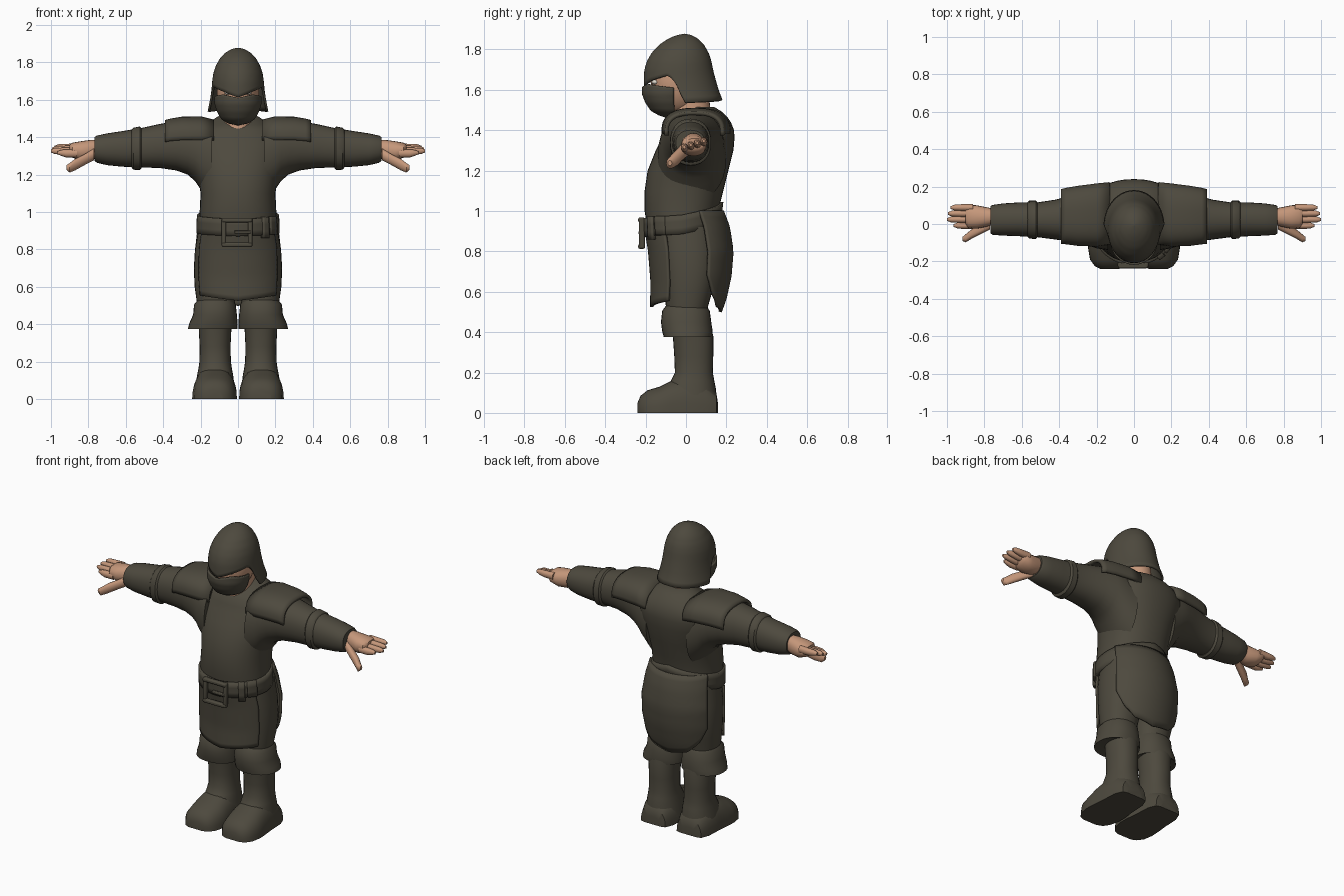
import bpy, bmesh, math

def material(name, col):
    m = bpy.data.materials.new(name)
    m.diffuse_color = (*col, 1)
    return m

CLOTH = material("dark olive cloth", (0.075, 0.067, 0.048))
SKIN = material("skin", (0.56, 0.31, 0.195))
WHITE = material("eye white", (0.7, 0.66, 0.58))

def finish(name, bm, mat, mirror=False, thick=0, bevel=0):
    bmesh.ops.remove_doubles(bm, verts=bm.verts, dist=1e-5)
    bmesh.ops.recalc_face_normals(bm, faces=bm.faces)
    me = bpy.data.meshes.new(name)
    bm.to_mesh(me)
    bm.free()
    ob = bpy.data.objects.new(name, me)
    bpy.context.collection.objects.link(ob)
    me.materials.append(mat)
    bpy.ops.object.select_all(action='DESELECT')
    ob.select_set(True)
    bpy.context.view_layer.objects.active = ob
    bpy.ops.object.shade_smooth_by_angle(angle=math.radians(42))
    if thick:
        s = ob.modifiers.new("thickness", 'SOLIDIFY')
        s.thickness, s.offset = thick, 0
    if bevel:
        b = ob.modifiers.new("bevel", 'BEVEL')
        b.width, b.segments = bevel, 2
    if mirror:
        m = ob.modifiers.new("mirror", 'MIRROR')
        m.use_clip = False
        m.merge_threshold = 1e-5
    return ob

def lerp(table, t):
    """Interpolate rows (t, a, b, ...) of a table sorted by t."""
    if t <= table[0][0]:
        return table[0][1:]
    for p, q in zip(table, table[1:]):
        if t <= q[0]:
            k = (t - p[0]) / (q[0] - p[0])
            return [u + (v - u) * k for u, v in zip(p[1:], q[1:])]
    return table[-1][1:]

def loft(name, secs, axis, mat, mirror=False, n=28, e=2.2, arc=None, thick=0, floor=False):
    """Rings given as (position, a_min, a_max, b_min, b_max) along an axis; arc makes an open shell."""
    bm = bmesh.new()
    rings = []
    for t, a0, a1, b0, b1 in secs:
        ring = []
        for i in range(n if not arc else n + 1):
            ang = math.tau * i / n if not arc else math.radians(arc[0] + (arc[1] - arc[0]) * i / n)
            c, s = math.cos(ang), math.sin(ang)
            a = (a0 + a1) / 2 + (a1 - a0) / 2 * math.copysign(abs(c) ** (2 / e), c)
            b = (b0 + b1) / 2 + (b1 - b0) / 2 * math.copysign(abs(s) ** (2 / e), s)
            p = {'x': (t, a, b), 'y': (a, t, b), 'z': (a, b, t)}[axis]
            if floor:
                p = (p[0], p[1], max(0, p[2]))
            ring.append(bm.verts.new(p))
        rings.append(ring)
    for r, q in zip(rings, rings[1:]):
        m = len(r)
        for i in range(m if not arc else m - 1):
            bm.faces.new((r[i], r[(i + 1) % m], q[(i + 1) % m], q[i]))
    if not arc:
        bm.faces.new(rings[0])
        bm.faces.new(rings[-1])
    return finish(name, bm, mat, mirror, thick)

def wrap(name, prof, a0, a1, top, bot, thick, rows=14, cols=36, power=1.0, mirror=False, mat=CLOTH):
    """Sheet around the body: prof rows (z, half width, y front, y back), edges set by angle from front."""
    bm = bmesh.new()
    grid = []
    for j in range(cols + 1):
        ang = a0 + (a1 - a0) * j / cols
        side = abs((ang + 180) % 360 - 180)
        zt, zb = lerp(top, side)[0], lerp(bot, side)[0]
        col = []
        for i in range(rows + 1):
            z = zt + (zb - zt) * (i / rows) ** power
            rx, y0, y1 = lerp(prof, z)
            r = math.radians(ang)
            col.append(bm.verts.new((rx * math.sin(r), (y0 + y1) / 2 - (y1 - y0) / 2 * math.cos(r), z)))
        grid.append(col)
    for p, q in zip(grid, grid[1:]):
        for i in range(rows):
            bm.faces.new((p[i], p[i + 1], q[i + 1], q[i]))
    return finish(name, bm, mat, mirror, thick)

def box(name, c, s, bevel=0.008):
    bm = bmesh.new()
    bmesh.ops.create_cube(bm, size=1)
    for v in bm.verts:
        v.co = [c[k] + v.co[k] * s[k] for k in range(3)]
    return finish(name, bm, CLOTH, bevel=bevel)

def ball(name, c, s, mat, mirror=False):
    bm = bmesh.new()
    bmesh.ops.create_uvsphere(bm, u_segments=24, v_segments=16, radius=1)
    for v in bm.verts:
        v.co = [c[k] + v.co[k] * s[k] for k in range(3)]
    return finish(name, bm, mat, mirror)

# torso
loft("torso", [(0.88, -.205, .205, -.185, .15), (1.0, -.205, .205, -.205, .16),
               (1.1, -.2, .2, -.205, .185), (1.2, -.215, .215, -.19, .21),
               (1.3, -.24, .24, -.15, .235), (1.36, -.25, .25, -.118, .24), (1.4, -.24, .24, -.1, .238),
               (1.44, -.21, .21, -.085, .222), (1.465, -.17, .17, -.06, .205),
               (1.49, -.14, .14, -.01, .18), (1.515, -.1, .1, .04, .14)], 'z', CLOTH, n=36)
# sleeves, elbow bands, shoulder plates
loft("sleeve", [(.14, -.14, .2, 1.05, 1.49), (.2, -.13, .19, 1.12, 1.495), (.23, -.12, .185, 1.165, 1.495),
                (.27, -.11, .175, 1.2, 1.49), (.33, -.095, .155, 1.222, 1.485), (.42, -.083, .13, 1.235, 1.47),
                (.52, -.07, .115, 1.238, 1.448), (.62, -.065, .115, 1.242, 1.432),
                (.7, -.062, .11, 1.25, 1.42), (.755, -.058, .102, 1.263, 1.408), (.768, -.05, .095, 1.275, 1.4)],
     'x', CLOTH, True)
loft("elbow_band", [(.515, -.07, .115, 1.235, 1.448), (.525, -.08, .125, 1.224, 1.457),
                    (.56, -.078, .125, 1.226, 1.45), (.57, -.068, .115, 1.24, 1.438)], 'x', CLOTH, True)
loft("shoulder_plate", [(.13, -.1, .215, 1.30, 1.485), (.2, -.112, .208, 1.29, 1.502), (.3, -.108, .195, 1.29, 1.5),
                        (.36, -.1, .185, 1.29, 1.49), (.388, -.097, .178, 1.285, 1.483)],
     'x', CLOTH, True, e=2.6, arc=(-3, 183), thick=.018)
# hands
loft("palm", [(.74, .0, .08, 1.295, 1.385), (.79, -.015, .09, 1.275, 1.385), (.84, -.025, .1, 1.272, 1.378),
              (.885, -.022, .102, 1.29, 1.37), (.9, .0, .09, 1.31, 1.36)], 'x', SKIN, True, n=20)
for i in range(4):
    y, z = -.008 + .032 * i, 1.312 + .01 * i
    end = (.965, 1.0, .995, .98)[i]
    loft("finger", [(.86, y - .018, y + .018, z - .02, z + .024), (.92, y - .018, y + .018, z - .02, z + .022),
                    (end - .02, y - .015, y + .015, z - .012, z + .02), (end, y - .007, y + .007, z - .004, z + .012)],
         'x', SKIN, True, n=12)
loft("thumb", [(.77, -.03, .03, 1.275, 1.34), (.82, -.055, -.005, 1.25, 1.31), (.87, -.08, -.03, 1.222, 1.285),
               (.9, -.098, -.055, 1.21, 1.262), (.918, -.09, -.07, 1.225, 1.25)], 'x', SKIN, True, n=14)

# head and helmet
loft("neck", [(1.4, -.085, .085, -.085, .11), (1.47, -.075, .075, -.075, .125), (1.6, -.075, .075, -.07, .11)], 'z', SKIN)
ball("head", (0, -.04, 1.64), (.112, .135, .16), SKIN)
ball("eye", (.05, -.152, 1.638), (.022, .018, .012), WHITE, True)
wrap("helmet", [(1.53, .158, -.2, .182), (1.6, .143, -.203, .155), (1.66, .135, -.203, .138), (1.7, .132, -.2, .128),
                (1.74, .126, -.188, .12), (1.78, .113, -.165, .107), (1.82, .09, -.127, .084), (1.845, .066, -.09, .06),
                (1.86, .042, -.058, .037), (1.868, .022, -.03, .015), (1.872, 0, -.006, -.006)],
     -180, 180, [(0, 1.872)], [(0, 1.612), (35, 1.645), (70, 1.67), (78, 1.655), (86, 1.61), (90, 1.535), (180, 1.548)],
     .012, rows=22, cols=90, power=1.8)
wrap("face_mask", [(1.468, .0, -.1, -.1), (1.475, .045, -.125, -.01), (1.5, .085, -.17, .01), (1.54, .108, -.197, .02),
                   (1.58, .12, -.212, .03), (1.63, .12, -.212, .03)],
     -105, 105, [(0, 1.61), (40, 1.628), (105, 1.61)], [(0, 1.468)], .012)

# belt with buckle and loops
belt = [(.86, .212, -.205, .165), (.98, .208, -.21, .165), (1.06, .205, -.205, .175)]
bt, bb = [(0, .96), (90, .98), (180, 1.045)], [(0, .87), (90, .885), (180, .95)]
wrap("belt", belt, -180, 180, bt, bb, .024, rows=3, cols=60)
wrap("belt_loop", belt, 36, 46, [(0, .972)], [(0, .86)], .05, rows=3, cols=4)
wrap("belt_tip", belt, 50, 66, [(0, .975)], [(0, .88)], .042, rows=3, cols=6)
for s in (-1, 1):
    box("buckle_side", (-.005 + s * .07, -.218, .89), (.024, .03, .155))
    box("buckle_bar", (-.005, -.222, .89 + s * .066), (.16, .03, .024))
box("buckle_prong", (.025, -.226, .893), (.09, .018, .018), .005)

# trousers and tunic panels
loft("trouser_leg", [(.45, .02, .215, -.09, .1), (.53, .015, .222, -.1, .11), (.6, .008, .232, -.105, .13),
                     (.7, -.01, .236, -.115, .15), (.8, -.03, .23, -.13, .155), (.92, -.05, .21, -.14, .15)], 'z', CLOTH, True)
wrap("front_panel", [(.52, .222, -.17, .14), (.65, .232, -.168, .16), (.8, .23, -.18, .17), (.92, .21, -.2, .16)],
     -62, 62, [(0, .92)], [(0, .525), (62, .555)], .016)
wrap("back_panel", [(.49, .2, -.1, .165), (.56, .22, -.12, .192), (.68, .238, -.14, .218), (.8, .24, -.15, .228),
                    (.92, .225, -.17, .21), (1.02, .208, -.19, .172)],
     112, 248, [(0, 1.0)], [(112, .68), (125, .59), (145, .525), (180, .5)], .016)

# boots
loft("boot_shaft", [(.04, .015, .23, -.1, .152), (.12, .025, .22, -.1, .148), (.16, .032, .212, -.075, .14),
                    (.2, .038, .206, -.055, .133), (.28, .04, .205, -.058, .135), (.38, .035, .21, -.065, .135),
                    (.48, .03, .21, -.08, .11)], 'z', CLOTH, True)
loft("boot_foot", [(-.24, .08, .18, -.04, .05), (-.225, .045, .21, -.085, .085), (-.19, .02, .235, -.112, .112),
                   (-.13, .006, .245, -.13, .13), (-.08, .006, .243, -.155, .155), (0, .015, .235, -.18, .18),
                   (.1, .02, .23, -.15, .15), (.15, .04, .21, -.1, .1), (.158, .07, .18, -.05, .05)],
     'y', CLOTH, True, n=32, e=2.5, floor=True)
loft("boot_cuff", [(.53, .025, .215, -.1, .1), (.505, .012, .235, -.118, .118), (.45, .006, .24, -.124, .125),
                   (.405, .002, .26, -.118, .132), (.375, .004, .268, -.11, .128), (.385, .03, .22, -.07, .13)],
     'z', CLOTH, True)
